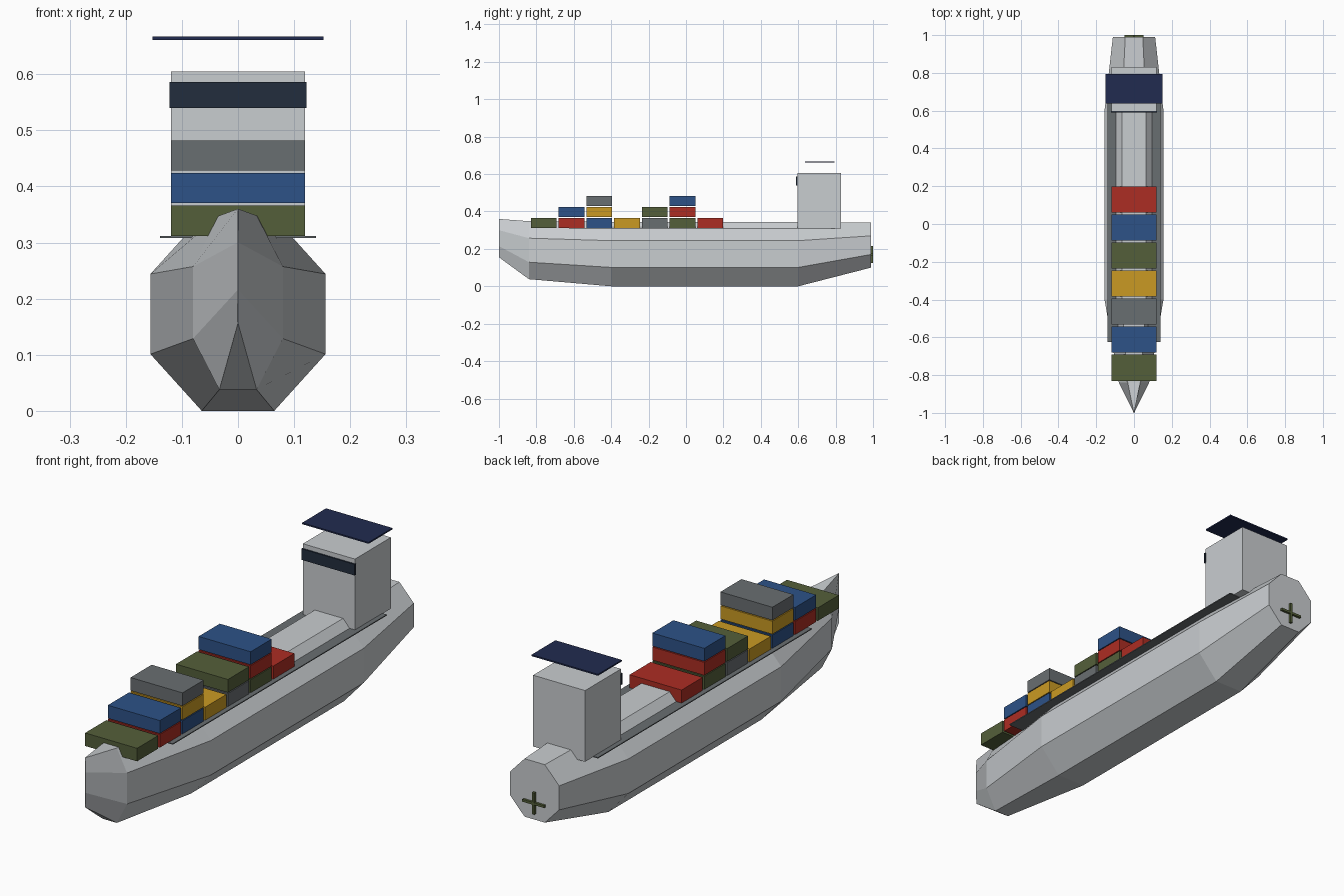
import bpy, bmesh, math

cube = bpy.data.objects.get("Cube")
if cube:
    bpy.data.objects.remove(cube, do_unlink=True)


def material(name, *rgb):
    """Flat material from 0-255 display values, stored as linear."""
    linear = [((c / 255 + 0.055) / 1.055) ** 2.4 for c in rgb] + [1]
    mat = bpy.data.materials.new(name)
    mat.use_nodes = True
    mat.diffuse_color = linear
    mat.node_tree.nodes["Principled BSDF"].inputs["Base Color"].default_value = linear
    return mat


light_grey = material("light grey", 201, 205, 208)
grey = material("steel grey", 105, 110, 113)
red = material("red", 172, 45, 35)
blue = material("blue", 45, 82, 135)
olive = material("olive green", 84, 95, 58)
yellow = material("yellow", 202, 154, 35)
glass = material("dark glass", 34, 45, 61)
navy = material("navy", 33, 43, 80)


def add_object(name, bm, mat):
    bmesh.ops.recalc_face_normals(bm, faces=bm.faces)
    mesh = bpy.data.meshes.new(name)
    bm.to_mesh(mesh)
    bm.free()
    mesh.materials.append(mat)
    obj = bpy.data.objects.new(name, mesh)
    bpy.context.collection.objects.link(obj)
    return obj


def box(name, mat, half_x, y0, y1, z0, z1):
    """Box centred on x = 0 with the given y and z limits."""
    bm = bmesh.new()
    bmesh.ops.create_cube(bm, size=1)
    for v in bm.verts:
        v.co.x *= 2 * half_x
        v.co.y = y0 if v.co.y < 0 else y1
        v.co.z = z0 if v.co.z < 0 else z1
    return add_object(name, bm, mat)


# Hull: octagonal sections lofted from bow to stern (y, half width, bottom, top)
stations = [
    (-1.0, 0.001, 0.155, 0.36),
    (-0.84, 0.08, 0.038, 0.348),
    (-0.4, 0.156, 0.0, 0.345),
    (0.6, 0.156, 0.0, 0.345),
    (0.99, 0.112, 0.1, 0.34),
]
bm = bmesh.new()
rings = []
scale = 1 / math.cos(math.pi / 8)
for y, half, low, high in stations:
    ring = []
    for i in range(8):
        a = (i + 0.5) * math.pi / 4
        ring.append(bm.verts.new((
            half * scale * math.cos(a), y,
            (low + high) / 2 + (high - low) / 2 * scale * math.sin(a))))
    rings.append(ring)
for a, b in zip(rings, rings[1:]):
    for i in range(8):
        j = (i + 1) % 8
        bm.faces.new((a[i], a[j], b[j], b[i]))
bm.faces.new(rings[0])
bm.faces.new(rings[-1])
add_object("hull", bm, light_grey)

# Side walkways
box("deck_plate", grey, 0.139, -0.625, 0.775, 0.308, 0.312)

# Container stacks, listed from bow to stern and bottom to top
stacks = [
    [olive], [red, blue], [blue, yellow, grey], [yellow],
    [grey, olive], [olive, red, blue], [red],
]
for row, stack in enumerate(stacks):
    y = -0.83 + row * 0.1485
    for level, mat in enumerate(stack):
        z = 0.312 + level * 0.058
        box(f"container_{row + 1}_{level + 1}", mat, 0.119, y, y + 0.138, z, z + 0.054)

# Bridge tower with window band and floating roof
box("bridge_tower", light_grey, 0.119, 0.595, 0.83, 0.31, 0.605)
box("bridge_window", glass, 0.122, 0.589, 0.597, 0.54, 0.586)
box("bridge_roof", navy, 0.152, 0.637, 0.793, 0.661, 0.667)

# Propeller blades on the stern
box("propeller_vertical", olive, 0.005, 0.988, 1.0, 0.125, 0.215)
box("propeller_horizontal", olive, 0.05, 0.988, 1.0, 0.165, 0.175)
